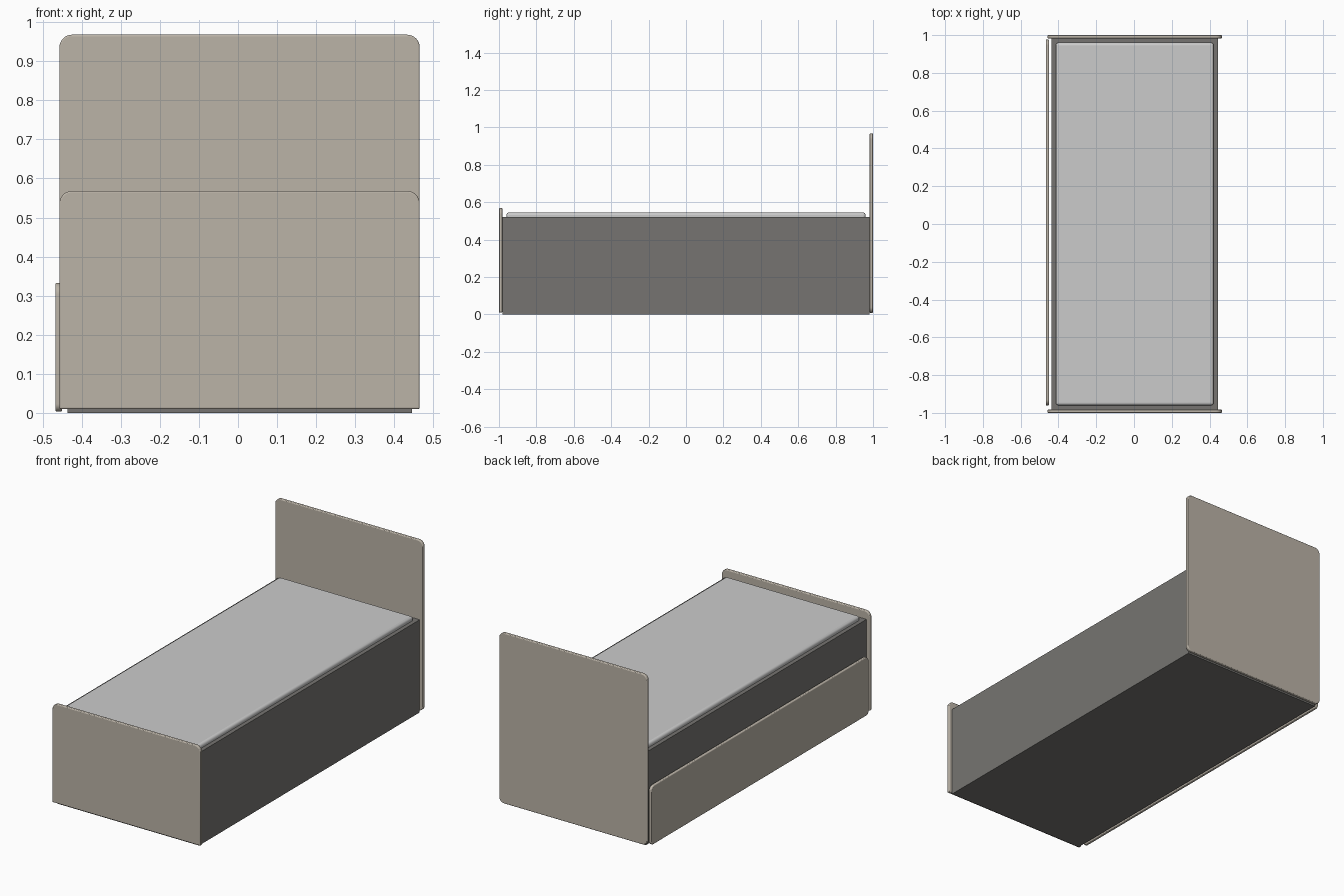
import bpy, bmesh, math
from mathutils import Vector

if "Cube" in bpy.data.objects:
    bpy.data.objects.remove(bpy.data.objects["Cube"])

CX = 0.004  # centre line of the bed body


def material(name, rgb):
    m = bpy.data.materials.new(name)
    m.diffuse_color = (*rgb, 1)
    m.use_nodes = True
    m.node_tree.nodes["Principled BSDF"].inputs["Base Color"].default_value = m.diffuse_color
    return m


beige = material("beige_board", (0.50, 0.455, 0.39))
dark = material("dark_frame", (0.18, 0.175, 0.165))


def finish(name, bm, mat=None, bevel=0.0, segments=3):
    bmesh.ops.recalc_face_normals(bm, faces=bm.faces)
    me = bpy.data.meshes.new(name)
    bm.to_mesh(me)
    bm.free()
    ob = bpy.data.objects.new(name, me)
    bpy.context.collection.objects.link(ob)
    if mat:
        me.materials.append(mat)
    if bevel:
        b = ob.modifiers.new("soft_edges", 'BEVEL')
        b.width, b.segments = bevel, segments
        b.limit_method, b.angle_limit = 'ANGLE', math.radians(40)
    bpy.ops.object.select_all(action='DESELECT')
    ob.select_set(True)
    bpy.context.view_layer.objects.active = ob
    bpy.ops.object.shade_smooth_by_angle(angle=math.radians(35))
    return ob


def box(name, lo, hi, mat=None, bevel=0.0):
    bm = bmesh.new()
    bmesh.ops.create_cube(bm, size=1)
    lo, hi = Vector(lo), Vector(hi)
    for v in bm.verts:
        v.co = (lo + hi) / 2 + v.co * (hi - lo)
    return finish(name, bm, mat, bevel, 4)


def board(name, u, z, depth, axis, r_top, r_bottom, mat):
    """Upright board with rounded corners; u is its width range, depth its thickness range."""
    corners = [(u[1], z[1], 0, r_top), (u[0], z[1], 90, r_top),
               (u[0], z[0], 180, r_bottom), (u[1], z[0], 270, r_bottom)]
    pts = []
    for pu, pz, start, r in corners:
        if r == 0:
            pts.append((pu, pz))
            continue
        cu = pu - r if pu == u[1] else pu + r
        cz = pz - r if pz == z[1] else pz + r
        for i in range(9):
            a = math.radians(start + 90 * i / 8)
            pts.append((cu + r * math.cos(a), cz + r * math.sin(a)))
    bm = bmesh.new()
    rings = []
    for d in depth:
        rings.append([bm.verts.new((p, d, q) if axis == 'Y' else (d, p, q)) for p, q in pts])
    bm.faces.new(rings[0])
    bm.faces.new(rings[1])
    n = len(pts)
    for i in range(n):
        j = (i + 1) % n
        bm.faces.new((rings[0][i], rings[0][j], rings[1][j], rings[1][i]))
    return finish(name, bm, mat, 0.004)


# Bed body
box("bed_base", (CX - 0.441, -0.982, 0), (CX + 0.441, 0.982, 0.522), dark)

# Mattress with softened edges
box("mattress", (CX - 0.418, -0.96, 0.505), (CX + 0.418, 0.96, 0.545), None, 0.014)

# End boards
width = (CX - 0.461, CX + 0.461)
board("headboard", width, (0.008, 0.968), (0.982, 1.0), 'Y', 0.032, 0.03, beige)
board("footboard", width, (0.010, 0.568), (-1.0, -0.982), 'Y', 0.032, 0, beige)

# Drawer front along the left side
board("drawer_front", (-0.96, 0.976), (0.003, 0.333), (-0.467, -0.450), 'X', 0.03, 0.02, beige)
